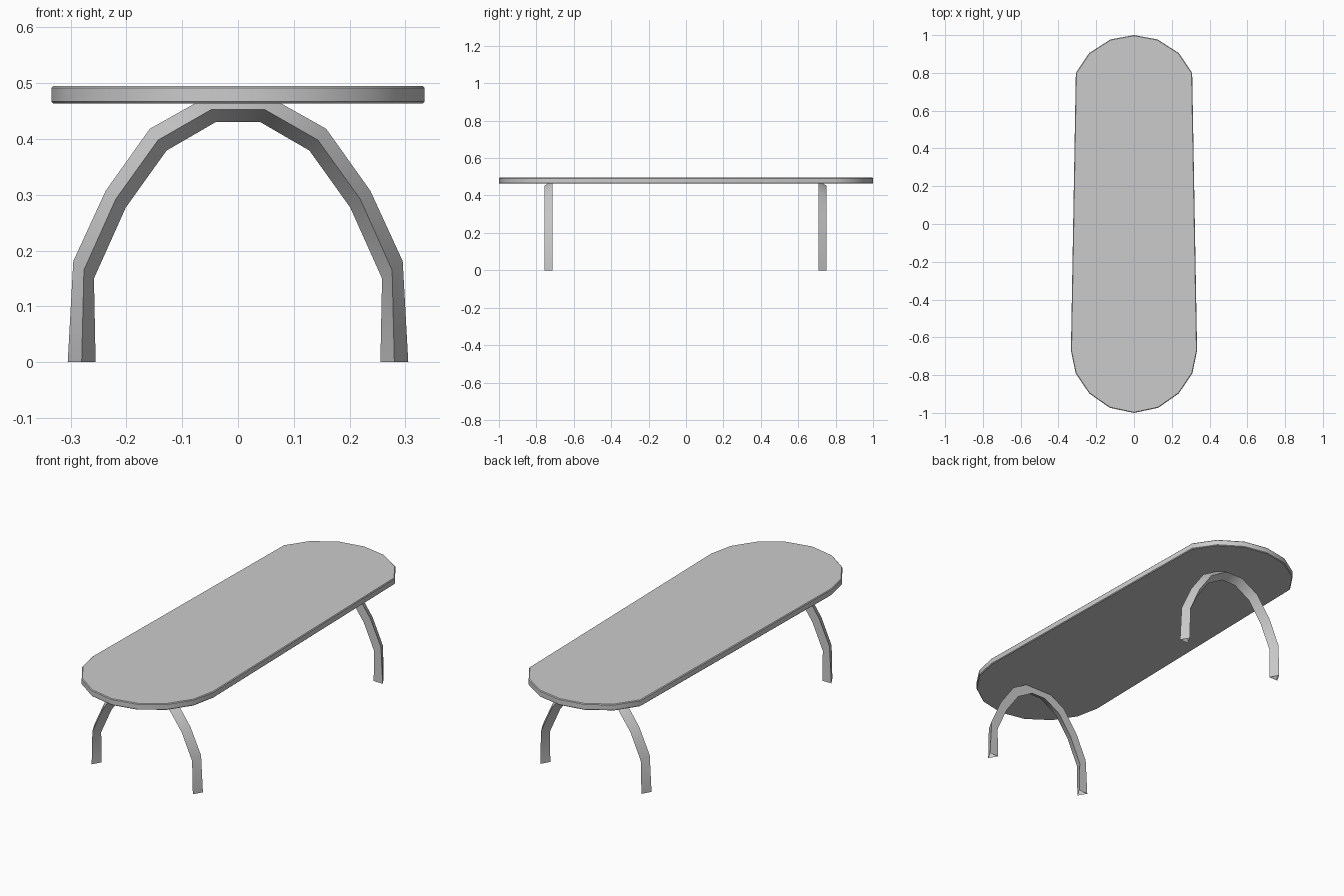
import bpy, bmesh, math

if "Cube" in bpy.data.objects:
    bpy.data.objects.remove(bpy.data.objects["Cube"])


def finish(name, bm):
    bmesh.ops.recalc_face_normals(bm, faces=bm.faces)
    mesh = bpy.data.meshes.new(name)
    bm.to_mesh(mesh)
    bm.free()
    obj = bpy.data.objects.new(name, mesh)
    bpy.context.collection.objects.link(obj)
    bpy.ops.object.select_all(action='DESELECT')
    obj.select_set(True)
    bpy.context.view_layer.objects.active = obj
    bpy.ops.object.shade_smooth_by_angle(angle=math.radians(35))
    return obj


# Table top: half outline mirrored in x, extruded, with a tiny chamfer
half = [(0, -1), (0.128, -0.973), (0.237, -0.897), (0.309, -0.79), (0.334, -0.67),
        (0.308, 0.8), (0.237, 0.905), (0.125, 0.977), (0, 1)]
outline = half + [(-x, y) for x, y in half[-2:0:-1]]
bm = bmesh.new()
base = bm.faces.new([bm.verts.new((x, y, 0.463)) for x, y in outline])
ext = bmesh.ops.extrude_face_region(bm, geom=[base], use_keep_orig=True)
top_verts = [g for g in ext['geom'] if isinstance(g, bmesh.types.BMVert)]
bmesh.ops.translate(bm, verts=top_verts, vec=(0, 0, 0.032))
rims = [e for e in bm.edges if abs(e.verts[0].co.z - e.verts[1].co.z) < 1e-5]
bmesh.ops.bevel(bm, geom=rims, offset=0.0035, segments=1, affect='EDGES')
finish("table_top", bm)

# Arched legs: triangular section swept along an arch, open at the feet
outer = [(0.305, 0), (0.295, 0.181), (0.237, 0.307), (0.158, 0.418), (0.053, 0.477)]
ridge = [(0.28, 0), (0.276, 0.165), (0.219, 0.292), (0.143, 0.398), (0.047, 0.453)]
inner = [(0.255, 0), (0.258, 0.15), (0.201, 0.277), (0.128, 0.379), (0.04, 0.43)]


def arch_leg(name, y_flat, y_ridge):
    bm = bmesh.new()
    rails = []
    for rail, y in ((outer, y_flat), (ridge, y_ridge), (inner, y_flat)):
        full = rail + [(-x, z) for x, z in reversed(rail)]
        rails.append([bm.verts.new((x, y, z)) for x, z in full])
    for k in range(3):
        a, b = rails[k], rails[(k + 1) % 3]
        for i in range(len(a) - 1):
            bm.faces.new((a[i], a[i + 1], b[i + 1], b[i]))
    finish(name, bm)


arch_leg("front_leg", -0.713, -0.757)
arch_leg("back_leg", 0.708, 0.752)
